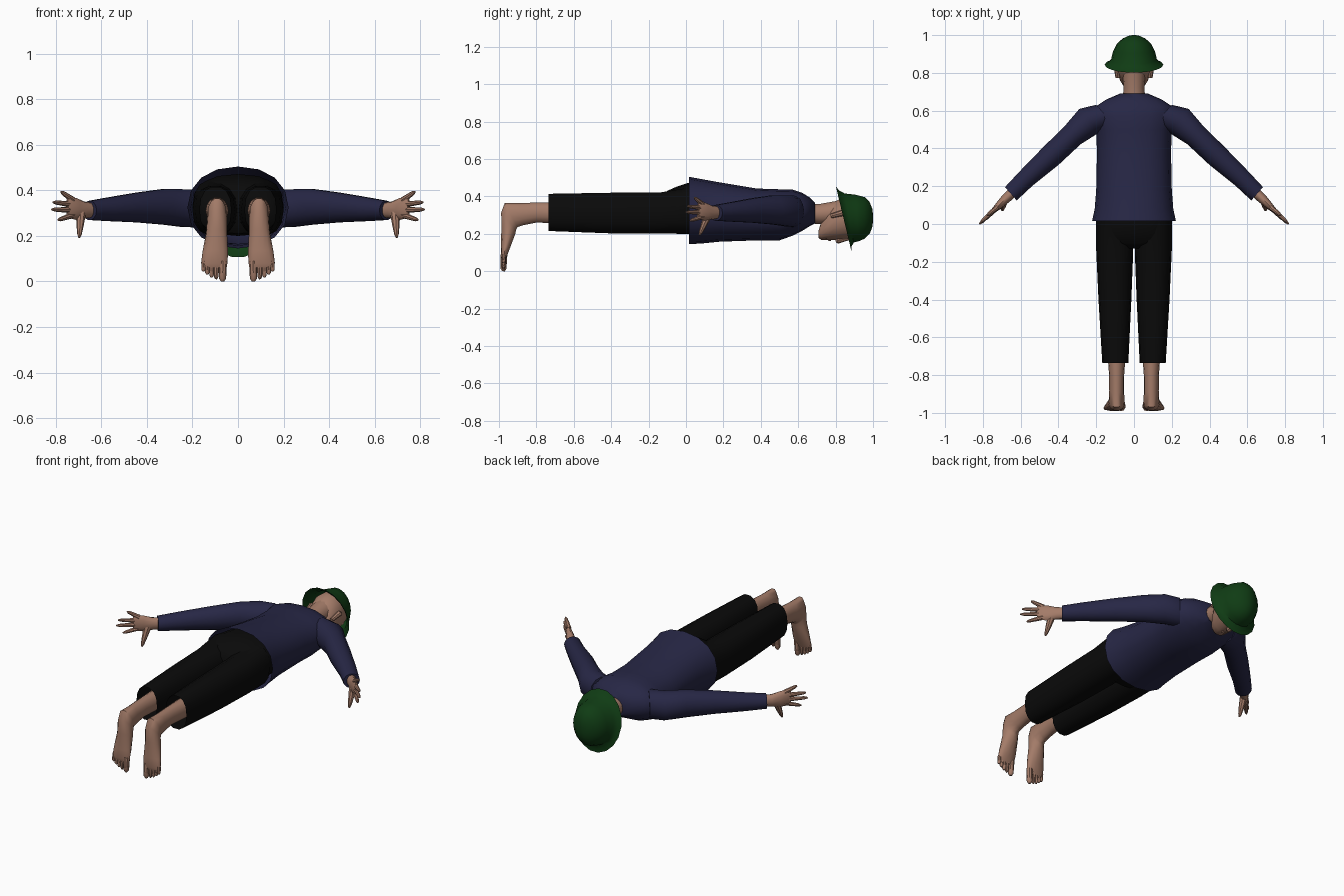
import bpy, bmesh, math
from mathutils import Vector


def material(name, rgb):
    m = bpy.data.materials.new(name)
    m.diffuse_color = (*rgb, 1)
    return m


SKIN = material("skin", (0.37, 0.20, 0.14))
NAVY = material("navy_cloth", (0.020, 0.020, 0.060))
BLACK = material("black_cloth", (0.003, 0.003, 0.003))
GREEN = material("green_felt", (0.005, 0.045, 0.007))


def loft(name, rings, mat, n=16, caps=(True, True), mirror=False, p=1.0):
    """Skin a tube through rings of (centre, half axis u, half axis v)."""
    bm = bmesh.new()
    loops = []
    for c, u, v in rings:
        c, u, v = Vector(c), Vector(u), Vector(v)
        loop = []
        for i in range(n):
            a = 2 * math.pi * i / n
            s, t = math.cos(a), math.sin(a)
            s = math.copysign(abs(s) ** p, s)
            t = math.copysign(abs(t) ** p, t)
            loop.append(bm.verts.new(c + u * s + v * t))
        loops.append(loop)
    for a, b in zip(loops, loops[1:]):
        for i in range(n):
            j = (i + 1) % n
            bm.faces.new((a[i], a[j], b[j], b[i]))
    if caps[0]:
        bm.faces.new(loops[0][::-1])
    if caps[1]:
        bm.faces.new(loops[-1])
    bmesh.ops.recalc_face_normals(bm, faces=bm.faces)
    # open shells must face away from their axis
    if not all(caps):
        f = bm.faces[0]
        mid = (Vector(rings[0][0]) + Vector(rings[1][0])) / 2
        if f.normal.dot(f.calc_center_median() - mid) < 0:
            bmesh.ops.reverse_faces(bm, faces=bm.faces)
    me = bpy.data.meshes.new(name)
    bm.to_mesh(me)
    bm.free()
    me.materials.append(mat)
    ob = bpy.data.objects.new(name, me)
    bpy.context.collection.objects.link(ob)
    if mirror:
        ob.modifiers.new("mirror", 'MIRROR')
    bpy.ops.object.select_all(action='DESELECT')
    ob.select_set(True)
    bpy.context.view_layer.objects.active = ob
    bpy.ops.object.shade_smooth_by_angle(angle=math.radians(40))
    return ob


def along_y(rows):
    """Rows of (x, y, z low, z high, half width) -> upright rings."""
    return [((x, y, (lo + hi) / 2), (w, 0, 0), (0, 0, (hi - lo) / 2))
            for x, y, lo, hi, w in rows]


def digit(name, a, b, r1, r2, mirror=True):
    """Tapered, round-tipped finger, toe or similar."""
    a, b = Vector(a), Vector(b)
    d = (b - a).normalized()
    u = d.orthogonal().normalized()
    v = d.cross(u)
    rings = []
    for t, r in ((0, r1), (0.5, (r1 + r2) / 2), (0.86, r2), (1, r2 * 0.45)):
        rings.append((a.lerp(b, t), u * r, v * r))
    loft(name, rings, SKIN, n=8, mirror=mirror)


# Sweater body, open at the hem
loft("sweater_body", along_y([
    (0, 0.015, 0.145, 0.505, 0.222), (0, 0.08, 0.148, 0.493, 0.208),
    (0, 0.18, 0.158, 0.475, 0.200), (0, 0.38, 0.165, 0.442, 0.196),
    (0, 0.50, 0.165, 0.438, 0.200), (0, 0.57, 0.190, 0.436, 0.218),
    (0, 0.62, 0.215, 0.420, 0.205), (0, 0.66, 0.240, 0.395, 0.145),
    (0, 0.69, 0.255, 0.365, 0.075)]), NAVY, caps=(False, True), p=0.92)

# Sleeves
P = Vector((0.66, 0.75, 0))
loft("sleeve", [((x, y, z), P * ru, (0, 0, rz)) for x, y, z, ru, rz in (
    (0.15, 0.575, 0.32, 0.075, 0.085), (0.235, 0.548, 0.322, 0.082, 0.085),
    (0.325, 0.470, 0.328, 0.064, 0.080), (0.44, 0.360, 0.325, 0.062, 0.067),
    (0.57, 0.242, 0.317, 0.051, 0.053), (0.652, 0.160, 0.312, 0.047, 0.043))],
    NAVY, n=14, mirror=True)

# Palms, fingers and thumbs
loft("palm", [((x, y, z), P * ru, (0, 0, rz)) for x, y, z, ru, rz in (
    (0.635, 0.175, 0.313, 0.028, 0.033), (0.675, 0.138, 0.314, 0.026, 0.037),
    (0.708, 0.105, 0.318, 0.021, 0.048), (0.742, 0.072, 0.325, 0.014, 0.047),
    (0.750, 0.064, 0.325, 0.008, 0.040))], SKIN, n=12, mirror=True)
for label, z0, tip in (("little", 0.358, (0.778, 0.045, 0.395)),
                       ("ring", 0.338, (0.812, 0.008, 0.348)),
                       ("middle", 0.314, (0.818, 0.000, 0.316)),
                       ("index", 0.292, (0.790, 0.022, 0.270))):
    digit(label + "_finger", (0.725, 0.088, z0), tip, 0.014, 0.009)
digit("thumb", (0.690, 0.118, 0.300), (0.697, 0.072, 0.193), 0.022, 0.010)

# Trousers: seat and legs with open cuffs
loft("trouser_seat", along_y([
    (0, 0.12, 0.20, 0.46, 0.185), (0, 0.01, 0.20, 0.472, 0.200),
    (0, -0.05, 0.20, 0.452, 0.201), (0, -0.10, 0.21, 0.430, 0.190),
    (0, -0.13, 0.25, 0.390, 0.150)]), BLACK, p=0.85)
loft("trouser_leg", along_y([
    (0.102, 0.02, 0.20, 0.450, 0.098), (0.102, -0.14, 0.20, 0.423, 0.098),
    (0.101, -0.40, 0.20, 0.422, 0.087), (0.099, -0.735, 0.213, 0.416, 0.069)]),
    BLACK, n=14, caps=(True, False), mirror=True, p=0.85)

# Ankles and feet, with the toes pointing down
loft("foot", [((x, y, z), (rx, 0, 0), (0, vy, vz)) for x, y, z, rx, vy, vz in (
    (0.092, -0.66, 0.312, 0.050, 0, 0.058), (0.092, -0.80, 0.314, 0.040, 0, 0.055),
    (0.092, -0.88, 0.305, 0.039, -0.012, 0.060),
    (0.092, -0.935, 0.300, 0.042, -0.035, 0.066),
    (0.092, -0.948, 0.268, 0.044, -0.041, 0.048),
    (0.094, -0.950, 0.215, 0.046, -0.038, 0.016),
    (0.100, -0.965, 0.130, 0.056, -0.025, 0.005),
    (0.104, -0.974, 0.080, 0.058, -0.017, 0),
    (0.104, -0.975, 0.062, 0.052, -0.010, 0))], SKIN, n=14, mirror=True)
for i, (x, tip, r) in enumerate(((0.066, 0.000, 0.018), (0.094, 0.010, 0.012),
                                 (0.114, 0.018, 0.012), (0.133, 0.030, 0.011),
                                 (0.150, 0.044, 0.011))):
    digit(f"toe_{i + 1}", (x, -0.973, 0.09), (x + 0.002, -0.976, tip), r, r * 0.85)

# Neck, head, nose and ears
loft("neck", along_y([(0, 0.66, 0.255, 0.362, 0.060), (0, 0.72, 0.25, 0.362, 0.055),
                      (0, 0.82, 0.25, 0.380, 0.062)]), SKIN, n=14)
loft("head", along_y([
    (0, 0.708, 0.178, 0.215, 0.025), (0, 0.722, 0.168, 0.260, 0.050),
    (0, 0.76, 0.168, 0.325, 0.074), (0, 0.80, 0.168, 0.375, 0.088),
    (0, 0.85, 0.172, 0.400, 0.096), (0, 0.92, 0.180, 0.395, 0.092),
    (0, 0.97, 0.22, 0.350, 0.060)]), SKIN, n=16)
digit("nose", (0, 0.875, 0.176), (0, 0.800, 0.162), 0.009, 0.017, mirror=False)
digit("mouth", (0, 0.772, 0.176), (0, 0.758, 0.172), 0.015, 0.012, mirror=False)
digit("ear", (0.086, 0.775, 0.295), (0.094, 0.850, 0.315), 0.012, 0.017)

# Bucket hat with a drooping brim, open underneath
loft("hat", [((0, y, z), (rx, 0, 0), (0, vy, vz)) for y, z, rx, vy, vz in (
    (0.843, 0.280, 0.155, -0.042, 0.175), (0.852, 0.282, 0.138, -0.034, 0.152),
    (0.872, 0.285, 0.121, -0.025, 0.133), (0.915, 0.285, 0.111, -0.010, 0.126),
    (0.955, 0.285, 0.090, 0, 0.113), (0.982, 0.285, 0.060, 0, 0.086),
    (0.996, 0.285, 0.030, 0, 0.050), (1.000, 0.285, 0.010, 0, 0.018))],
    GREEN, n=18, caps=(False, True))
